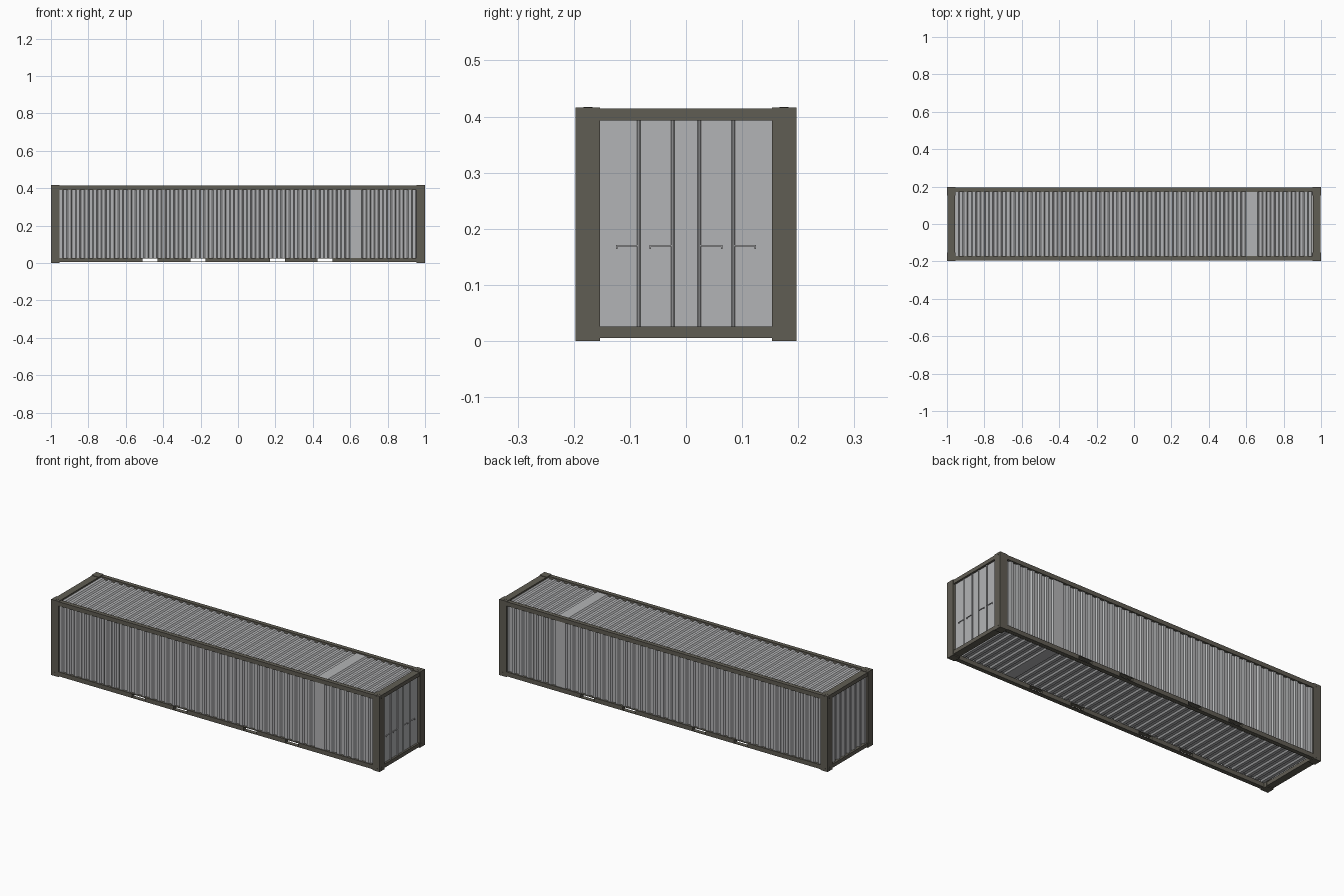
import bpy, bmesh, math
from mathutils import Vector, Matrix

if "Cube" in bpy.data.objects:
    bpy.data.objects.remove(bpy.data.objects["Cube"])


def material(name, rgb):
    m = bpy.data.materials.new(name)
    m.diffuse_color = (*rgb, 1)
    m.use_nodes = True
    m.node_tree.nodes["Principled BSDF"].inputs["Base Color"].default_value = m.diffuse_color
    return m


FRAME = material("dark olive grey", (0.118, 0.110, 0.088))
PANEL = material("light grey", (0.45, 0.455, 0.465))


def finish(name, bm, mat):
    me = bpy.data.meshes.new(name)
    bm.to_mesh(me)
    bm.free()
    me.materials.append(mat)
    ob = bpy.data.objects.new(name, me)
    bpy.context.collection.objects.link(ob)
    return ob


def add_box(bm, x, y, z):
    lo, hi = Vector((min(x), min(y), min(z))), Vector((max(x), max(y), max(z)))
    size = hi - lo
    bmesh.ops.create_cube(bm, size=1, matrix=Matrix.Translation((lo + hi) / 2)
                          @ Matrix.Diagonal((*size, 1)))


def add_disc(bm, centre, axis, r, depth, sides=16):
    rot = Vector(axis).to_track_quat('Z', 'Y').to_matrix().to_4x4()
    bmesh.ops.create_cone(bm, cap_ends=True, segments=sides, radius1=r, radius2=r,
                          depth=depth, matrix=Matrix.Translation(centre) @ rot)


L, W, H = 1.0, 0.197, 0.417
PX, PY = 0.955, 0.153          # inner edges of the corner posts
signs = [(sx, sy) for sx in (-1, 1) for sy in (-1, 1)]

# Corner posts with round corner-fitting details
for sx, sy in signs:
    bm = bmesh.new()
    add_box(bm, (sx * PX, sx * 0.9995), (sy * PY, sy * (W - 0.0005)), (0.0, H - 0.0005))
    for z in (0.0127, H - 0.0127):
        add_disc(bm, (sx * 0.9985, sy * 0.175, z), (1, 0, 0), 0.008, 0.003)
        add_disc(bm, (sx * 0.978, sy * (W - 0.0015), z), (0, 1, 0), 0.008, 0.003)
    add_disc(bm, (sx * 0.978, sy * 0.175, H - 0.0015), (0, 0, 1), 0.008, 0.003)
    finish("corner_post", bm, FRAME)

# Top side rails and bottom side rails with forklift pockets
pockets = [(-0.51, -0.43), (-0.255, -0.175), (0.17, 0.25), (0.425, 0.505)]
for sy in (-1, 1):
    ys = (sy * 0.172, sy * 0.195)
    bm = bmesh.new()
    add_box(bm, (-PX, PX), ys, (0.391, 0.414))
    finish("top_side_rail", bm, FRAME)
    bm = bmesh.new()
    start = -PX
    for a, b in pockets + [(PX, None)]:
        add_box(bm, (start, a), ys, (0.004, 0.028))
        if b is not None:
            add_box(bm, (a, b), ys, (0.004, 0.007))
            add_box(bm, (a, b), ys, (0.025, 0.028))
            start = b
    finish("bottom_side_rail", bm, FRAME)

# End rails
for sx in (-1, 1):
    for name, z in (("top_end_rail", (0.393, 0.414)), ("bottom_end_rail", (0.005, 0.026))):
        bm = bmesh.new()
        add_box(bm, (sx * 0.958, sx * 0.997), (-PY, PY), z)
        finish(name, bm, FRAME)


# Corrugated panels: trapezoid wave profile swept across a width
def wave(start, pitch, count):
    pts = []
    for i in range(count):
        s = start + i * pitch
        pts += [(s + pitch * f, d) for f, d in ((0, 0), (0.36, 0), (0.5, 1), (0.86, 1))]
    return pts + [(start + count * pitch, 0)]


def sheet(name, profile, place, span, outward):
    bm = bmesh.new()
    rows = [[bm.verts.new(place(s, d, t)) for t in span] for s, d in profile]
    for a, b in zip(rows, rows[1:]):
        bm.faces.new((a[0], b[0], b[1], a[1]))
    bm.normal_update()
    if sum((f.normal for f in bm.faces), Vector()).dot(Vector(outward)) < 0:
        bmesh.ops.reverse_faces(bm, faces=bm.faces[:])
    finish(name, bm, PANEL)


DEPTH = 0.008
# a plain strip interrupts the ribs near one end
long_profile = wave(-PX, 1.555 / 34, 34) + wave(0.645, 0.31 / 7, 7)
for sy in (-1, 1):
    sheet("side_wall", long_profile,
          lambda s, d, t: (s, sy * (0.190 - d * DEPTH), t), (0.026, 0.393), (0, sy, 0))
sheet("roof", long_profile, lambda s, d, t: (s, t, 0.408 - d * DEPTH),
      (-0.174, 0.174), (0, 0, 1))
sheet("floor", long_profile, lambda s, d, t: (s, t, 0.026 + d * DEPTH),
      (-0.174, 0.174), (0, 0, -1))
sheet("rear_wall", wave(-PY, 2 * PY / 7, 7),
      lambda s, d, t: (-0.988 + d * DEPTH, s, t), (0.025, 0.394), (-1, 0, 0))

# Door leaves with locking bars and handles
for sy in (-1, 1):
    bm = bmesh.new()
    add_box(bm, (0.978, 0.986), (0, sy * PY), (0.025, 0.394))
    finish("door_leaf", bm, PANEL)
    for y, tip in ((0.0235, 0.065), (0.084, 0.125)):
        bm = bmesh.new()
        add_disc(bm, (0.989, sy * y, 0.2095), (0, 0, 1), 0.003, 0.369, 8)
        finish("locking_bar", bm, PANEL)
        bm = bmesh.new()
        add_box(bm, (0.987, 0.991), (sy * y, sy * tip), (0.168, 0.171))
        add_box(bm, (0.986, 0.991), (sy * (tip - 0.003), sy * tip), (0.164, 0.168))
        finish("door_handle", bm, PANEL)
